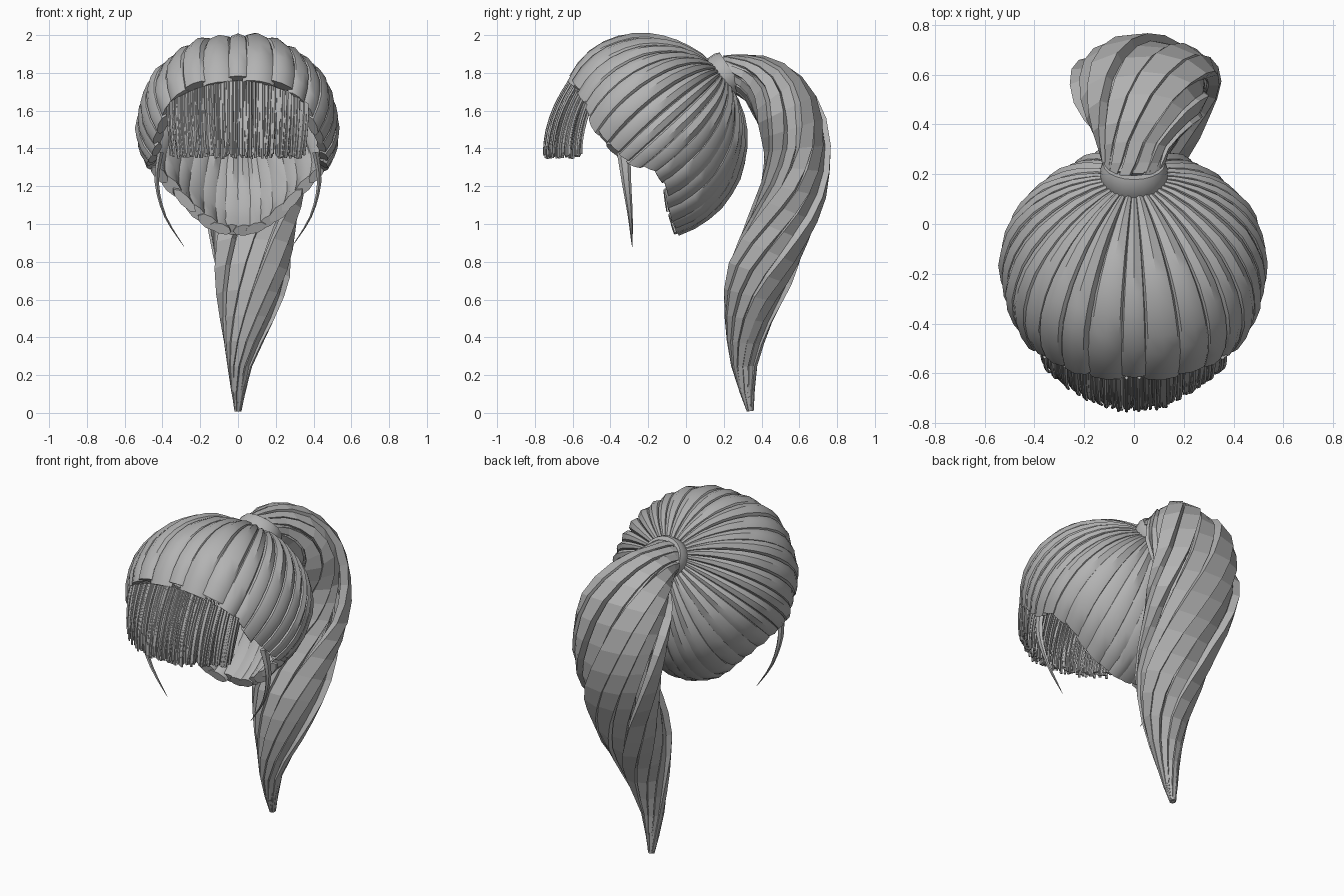
import bpy, bmesh, math, random
from mathutils import Vector

if "Cube" in bpy.data.objects:
    bpy.data.objects.remove(bpy.data.objects["Cube"])

random.seed(4)
TAU = 2 * math.pi
hair = bpy.data.materials.new("hair_grey")
hair.diffuse_color = (0.45, 0.45, 0.45, 1)
hair.use_nodes = True
hair.node_tree.nodes["Principled BSDF"].inputs["Base Color"].default_value = hair.diffuse_color


def clamp(v):
    return max(0.0, min(1.0, v))


def spline(pts, t):
    """Smooth interpolation through rows of numbers, t in 0..1."""
    u = clamp(t) * (len(pts) - 1)
    i = min(int(u), len(pts) - 2)
    u -= i
    a, b, c, d = (pts[max(0, min(len(pts) - 1, i + k))] for k in (-1, 0, 1, 2))
    return [q + 0.5 * u * (r - p + u * (2 * p - 5 * q + 4 * r - s + u * (3 * (q - r) + s - p)))
            for p, q, r, s in zip(a, b, c, d)]


def strand(bm, f, s, ds, thick, sides, segs, t0=0.0, boxy=False):
    """Capped lock of hair lying on the surface f(s, t), running along t."""
    rings = []
    turn, grow = (0.5, 1.3) if boxy else (0, 1)
    for i in range(segs + 1):
        t = t0 + (1 - t0) * i / segs
        mid = f(s, t)
        side = (f(s + ds, t) - f(s - ds, t)) / 2
        along = f(s, min(1, t + 0.01)) - f(s, max(0, t - 0.01))
        out = side.cross(along).normalized() * min(thick(t), 1.5 * side.length)
        angles = [TAU * (k + turn) / sides for k in range(sides)]
        rings.append([bm.verts.new(mid + (side * math.cos(a) + out * math.sin(a)) * grow) for a in angles])
    for a, b in zip(rings, rings[1:]):
        for k in range(sides):
            n = (k + 1) % sides
            bm.faces.new((a[k], a[n], b[n], b[k]))
    bm.faces.new(rings[0][::-1])
    bm.faces.new(rings[-1])


def finish(bm, name, angle=None):
    bmesh.ops.recalc_face_normals(bm, faces=bm.faces[:])
    me = bpy.data.meshes.new(name)
    bm.to_mesh(me)
    bm.free()
    me.materials.append(hair)
    ob = bpy.data.objects.new(name, me)
    bpy.context.collection.objects.link(ob)
    if angle:
        bpy.ops.object.select_all(action='DESELECT')
        ob.select_set(True)
        bpy.context.view_layer.objects.active = ob
        bpy.ops.object.shade_smooth_by_angle(angle=math.radians(angle))


# Scalp hair: locks sweeping from the tie over the head to the hairline
CENTRE = Vector((0, -0.17, 1.47))
RADII = Vector((0.48, 0.43, 0.45))
HALF = [(0, -.60, 1.76), (.20, -.585, 1.73), (.34, -.52, 1.64), (.405, -.47, 1.51), (.435, -.38, 1.40),
        (.455, -.28, 1.33), (.44, -.16, 1.29), (.335, -.11, 1.18), (.22, -.09, 1.06), (.11, -.06, .985), (0, -.05, .965)]
HAIRLINE = HALF + [(-x, y, z) for x, y, z in HALF[-2::-1]]


def to_unit(p):
    d = Vector(p) - CENTRE
    return Vector((d.x / RADII.x, d.y / RADII.y, d.z / RADII.z))


def scalp(s, t):
    end = spline(HAIRLINE, s % 1.0)
    a, b = to_unit((0, 0.19, 1.80)), to_unit(end)
    front, back = clamp((end[2] - 1.4) / 0.35), clamp((1.3 - end[2]) / 0.3)
    r = a.length + (b.length - a.length) * t
    r -= (0.085 * front + 0.03 + 0.06 * back) * math.sin(math.pi * min(t, 1) ** 0.8)
    r += 0.075 * front * math.sin(math.pi * min(t, 1) ** 2)
    ang = a.angle(b)
    d = (a.normalized() * math.sin((1 - t) * ang) + b.normalized() * math.sin(t * ang)) / math.sin(ang)
    return CENTRE + d * r * RADII


bm = bmesh.new()
COUNT = 35
for i in range(COUNT):
    puff, reach = random.uniform(0.9, 1.1), random.uniform(0.985, 1.015)
    width = 0.62 + 0.2 * clamp((abs(i / COUNT - 0.5) - 0.25) / -0.15)
    strand(bm, lambda s, t: scalp(s, t * reach), i / COUNT, width / COUNT * random.uniform(0.95, 1.12),
           lambda t: puff * random.uniform(0.94, 1.06) * (0.02 + 0.01 * t + 0.026 * math.sin(math.pi * t)),
           8, 11, 0.08)
finish(bm, "scalp_hair", 40)

# Fringe: two layers of fine strands hanging over the forehead
bm = bmesh.new()
for layer, count in ((0, 84), (1, 60)):
    for i in range(count):
        s = -1 + 2 * (i + random.uniform(0.2, 0.8)) / count
        drop, depth, lean = random.uniform(-.015, .015), random.uniform(0, .02) + .02 * layer, random.uniform(-.012, .012)

        def fringe(s, t):
            top = Vector((0.37 * s, -0.62 + 0.09 * s * s, 1.755 - 0.12 * s * s))
            low = Vector((0.345 * s + lean, -0.755 + 0.17 * s * s, 1.36 + drop))
            k = 1 - (1 - t) ** 2
            return Vector((top.x + (low.x - top.x) * t * t, top.y + (low.y - top.y) * k + depth,
                           top.z + (low.z - top.z) * t))
        strand(bm, fringe, s, 0.02, lambda t: 0.009 * (1 - 0.4 * t), 5, 6)
finish(bm, "fringe", 40)

# Side locks: thin tapering wisps in front of the ears
bm = bmesh.new()
LOCK = [(.41, -.33, 1.38), (.43, -.315, 1.22), (.385, -.295, 1.04), (.285, -.285, .88)]
for m in (-1, 1):
    def lock(s, t):
        x, y, z = spline(LOCK, t)
        return Vector((m * x, y + s * (0.036 * (1 - t) + 0.001), z))
    strand(bm, lock, 0, 1, lambda t: 0.018 * (1 - t) + 0.001, 6, 9)
finish(bm, "side_locks", 40)

# Hair tie: rounded band tilted up and back
bm = bmesh.new()
axis, up = Vector((0, 0.83, 0.55)), Vector((0, -0.55, 0.83))
BAND = [(-.06, .09), (-.06, .115), (-.03, .125), (.025, .125), (.05, .115), (.05, .085)]
rows = [[bm.verts.new(Vector((0, 0.20, 1.785)) + axis * h
                      + (Vector((1.08, 0, 0)) * math.cos(TAU * k / 20) + up * math.sin(TAU * k / 20)) * r)
         for k in range(20)] for h, r in BAND]
for a, b in zip(rows, rows[1:] + rows[:1]):
    for k in range(20):
        n = (k + 1) % 20
        bm.faces.new((a[k], a[n], b[n], b[k]))
finish(bm, "hair_tie", 40)

# Ponytail: twisted flat locks around a curved core; rows are x, y, z, half width, half depth
TAIL = [(0, .20, 1.79, .09, .07), (0, .31, 1.785, .11, .08), (.02, .43, 1.73, .18, .12), (.035, .53, 1.60, .24, .15),
        (.04, .59, 1.40, .25, .14), (.06, .57, 1.18, .245, .14), (.07, .49, .97, .21, .145), (.07, .39, .74, .18, .15),
        (.05, .33, .50, .12, .105), (.01, .31, .25, .05, .055), (0, .34, .01, .012, .012)]


def tail(s, t, swell, twist):
    x, y, z, rx, ry = spline(TAIL, t)
    p, q = spline(TAIL, t - 0.02), spline(TAIL, t + 0.02)
    n = Vector((0, p[2] - q[2], q[1] - p[1])).normalized()
    a = TAU * s - twist * t
    k = 1 + (swell - 1) * math.sin(math.pi * t) ** 0.7
    return Vector((x, y, z)) + (Vector((rx, 0, 0)) * math.cos(a) + n * ry * math.sin(a)) * k


# Outer layer of locks, then an inner layer that shows through the gaps
bm = bmesh.new()
for count, size, twist in ((13, 1.0, 4.2), (9, 0.68, 3.6)):
    for i in range(count):
        swell = size * ((0.88, 1.07, 0.98)[i % 3] + random.uniform(-.03, .03))
        strand(bm, lambda s, t: tail(s, t, swell, twist), (i + random.uniform(-.1, .1)) / count, 0.56 / count,
               lambda t: 0.034 - 0.022 * t, 4, 20, 0, True)
finish(bm, "ponytail")
